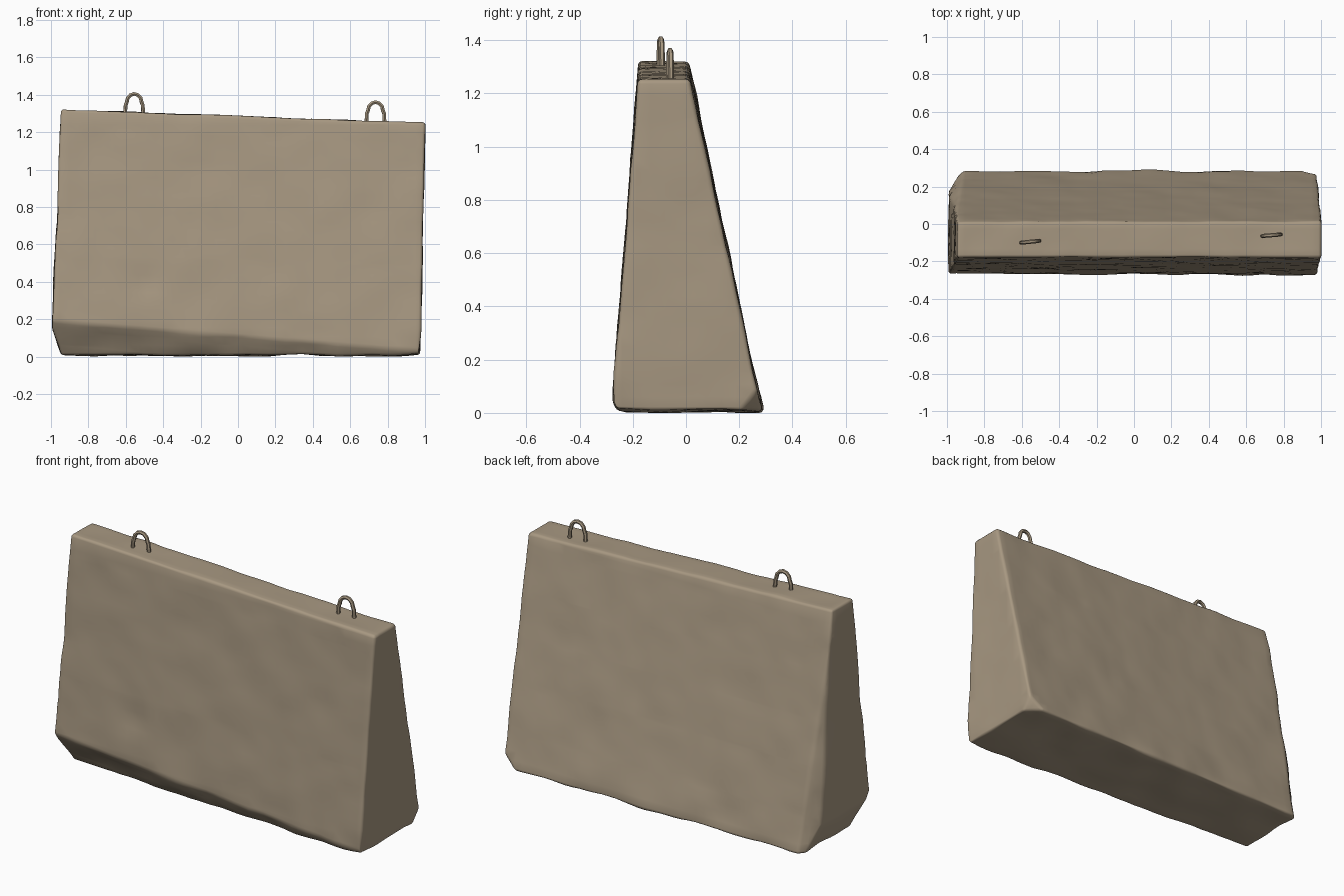
import bpy, bmesh, math
from mathutils import Vector, noise

cube = bpy.data.objects.get("Cube")
if cube:
    bpy.data.objects.remove(cube, do_unlink=True)

stone = bpy.data.materials.new("sandy_concrete")
colour = (0.39, 0.315, 0.222, 1)
stone.diffuse_color = colour
stone.use_nodes = True
bsdf = stone.node_tree.nodes["Principled BSDF"]
bsdf.inputs["Base Color"].default_value = colour
bsdf.inputs["Roughness"].default_value = 0.9


def finish(bm, name, angle):
    bmesh.ops.recalc_face_normals(bm, faces=bm.faces)
    mesh = bpy.data.meshes.new(name)
    bm.to_mesh(mesh)
    bm.free()
    obj = bpy.data.objects.new(name, mesh)
    bpy.context.collection.objects.link(obj)
    mesh.materials.append(stone)
    bpy.ops.object.select_all(action="DESELECT")
    obj.select_set(True)
    bpy.context.view_layer.objects.active = obj
    bpy.ops.object.shade_smooth_by_angle(angle=math.radians(angle))
    return obj


def slice_off(bm, point, normal):
    """Cut the corner beyond a plane and close the cut."""
    geom = bm.verts[:] + bm.edges[:] + bm.faces[:]
    bmesh.ops.bisect_plane(bm, geom=geom, plane_co=point, plane_no=normal,
                           clear_outer=True)
    rim = [e for e in bm.edges if e.is_boundary]
    bmesh.ops.holes_fill(bm, edges=rim, sides=0)


# Tapered barrier block with a top that slopes down to the left end
bm = bmesh.new()
bmesh.ops.create_cube(bm, size=2)
for v in bm.verts:
    x, y, z = v.co
    if z < 0:
        v.co = (0.975 if x > 0 else -1.0, 0.285 if y > 0 else -0.28, 0.008)
    else:
        v.co = (1.0 if x > 0 else -0.945,
                0.012 if y > 0 else -0.178,
                1.25 if x > 0 else 1.322)

# Worn lower edges and chipped corners
slice_off(bm, (0, -0.272, 0.11), (-0.05, -0.88, -0.55))
slice_off(bm, (-1.0, 0, 0.17), (-0.95, 0, -0.32))
slice_off(bm, (-0.96, 0.23, 0.05), (-0.7, 0.7, 0.12))
slice_off(bm, (0.96, 0.255, 0.05), (0.6, 0.6, -0.5))
bmesh.ops.bevel(bm, geom=bm.edges[:], offset=0.03, segments=3,
                profile=0.5, affect="EDGES", clamp_overlap=True)

# Even grid of cuts so the surface can be roughened
for axis, low, high, count in ((0, -0.95, 0.95, 42), (1, -0.24, 0.24, 10),
                               (2, 0.06, 1.24, 26)):
    normal = Vector((0, 0, 0))
    normal[axis] = 1
    for i in range(count):
        point = normal * (low + (high - low) * i / (count - 1))
        geom = bm.verts[:] + bm.edges[:] + bm.faces[:]
        bmesh.ops.bisect_plane(bm, geom=geom, plane_co=point, plane_no=normal)
bmesh.ops.remove_doubles(bm, verts=bm.verts, dist=0.004)
bmesh.ops.triangulate(bm, faces=[f for f in bm.faces if len(f.verts) > 4])

# Weathering: gentle waves, rougher near the foot, and a dent in the front
bm.normal_update()
shifts = []
for v in bm.verts:
    p = v.co
    foot = max(0, 1 - p.z / 0.2)
    worn = noise.noise(p * 4.5) * (0.006 + 0.010 * foot) + noise.noise(p * 11) * 0.003
    if p.y < -0.1:
        far = (p.x + 0.5) ** 2 + (p.z - 0.4) ** 2
        worn -= 0.014 * math.exp(-far / 0.006)
    shifts.append(v.normal * worn)
for v, shift in zip(bm.verts[:], shifts):
    v.co += shift
    v.co.z = max(v.co.z, 0)
finish(bm, "barrier_block", 40)


def lifting_loop(name, x, y, base, turn):
    """Bent steel rod swept along a narrow arch."""
    curve = bpy.data.curves.new(name, "CURVE")
    curve.dimensions = "3D"
    curve.bevel_depth = 0.011
    curve.bevel_resolution = 1
    curve.use_fill_caps = True
    path = [(-0.051, -0.05), (-0.046, 0.035)]
    path += [(-0.04 * math.cos(a), 0.05 + 0.045 * math.sin(a))
             for a in (math.pi * i / 6 for i in range(7))]
    path += [(0.046, 0.035), (0.051, -0.05)]
    spline = curve.splines.new("POLY")
    spline.points.add(len(path) - 1)
    for point, (u, h) in zip(spline.points, path):
        point.co = (u, 0, h, 1)
    temp = bpy.data.objects.new(name + "_path", curve)
    bpy.context.collection.objects.link(temp)
    bpy.context.view_layer.update()
    mesh = bpy.data.meshes.new_from_object(
        temp.evaluated_get(bpy.context.evaluated_depsgraph_get()))
    bpy.data.objects.remove(temp, do_unlink=True)
    bm = bmesh.new()
    bm.from_mesh(mesh)
    bpy.data.meshes.remove(mesh)
    obj = finish(bm, name, 50)
    obj.location = (x, y, base)
    obj.rotation_euler.z = turn


lifting_loop("right_lifting_loop", -0.555, -0.095, 1.31, 0.1)
lifting_loop("left_lifting_loop", 0.735, -0.06, 1.266, 0.08)
